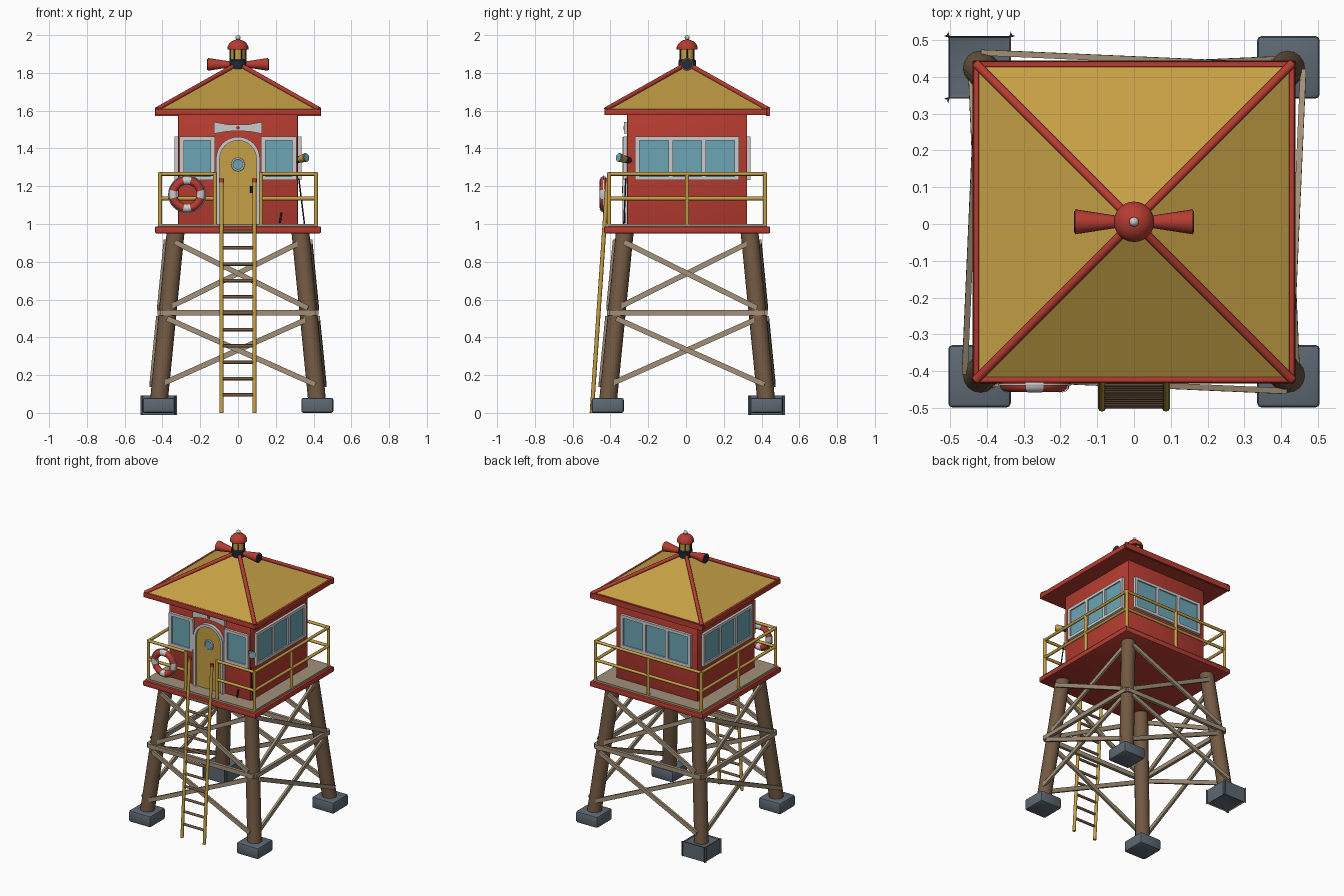
import bpy, bmesh, math
from mathutils import Vector, Matrix

if "Cube" in bpy.data.objects:
    bpy.data.objects.remove(bpy.data.objects["Cube"])

OY = 0.006  # whole tower sits slightly back because the ladder leans forward


def mat(name, r, g, b):
    m = bpy.data.materials.new(name)
    m.diffuse_color = (r, g, b, 1)
    m.use_nodes = True
    m.node_tree.nodes["Principled BSDF"].inputs["Base Color"].default_value = m.diffuse_color
    return m


RED = mat("red_paint", 0.47, 0.045, 0.03)
GOLD = mat("yellow_paint", 0.56, 0.35, 0.06)
WOOD = mat("dark_timber", 0.17, 0.10, 0.055)
PLANK = mat("pale_timber", 0.36, 0.28, 0.19)
GLASS = mat("window_glass", 0.15, 0.38, 0.46)
STONE = mat("footing_stone", 0.11, 0.14, 0.17)
WHITE = mat("white_trim", 0.55, 0.55, 0.53)
DARK = mat("dark_metal", 0.015, 0.025, 0.045)


def finish(name, bm, m, angle=40):
    bmesh.ops.remove_doubles(bm, verts=bm.verts, dist=1e-5)
    bmesh.ops.recalc_face_normals(bm, faces=bm.faces)
    for f in bm.faces:
        f.smooth = True
    for e in bm.edges:
        e.smooth = e.calc_face_angle(0) < math.radians(angle)
    me = bpy.data.meshes.new(name)
    bm.to_mesh(me)
    bm.free()
    me.materials.append(m)
    ob = bpy.data.objects.new(name, me)
    ob.location.y = OY
    bpy.context.collection.objects.link(ob)
    return ob


def turn(p, k):
    return Matrix.Rotation(k * math.pi / 2, 3, 'Z') @ Vector(p)


def box(name, c, s, m, bevel=0.0, k=0):
    bm = bmesh.new()
    bmesh.ops.create_cube(bm, size=1)
    for v in bm.verts:
        v.co = turn([v.co[i] * s[i] + c[i] for i in range(3)], k)
    if bevel:
        bmesh.ops.bevel(bm, geom=bm.edges[:], offset=bevel, segments=2, profile=0.5, affect='EDGES')
    return finish(name, bm, m, 30)


def rod(name, a, b, r1, m, r2=None, seg=10, k=0):
    a, b = turn(a, k), turn(b, k)
    bm = bmesh.new()
    bmesh.ops.create_cone(bm, cap_ends=True, segments=seg, radius1=r1,
                          radius2=r1 if r2 is None else r2, depth=(b - a).length)
    q = (b - a).to_track_quat('Z', 'Y').to_matrix().to_4x4()
    bm.transform(Matrix.Translation((a + b) / 2) @ q)
    return finish(name, bm, m, 50)


def beam(name, a, b, h, t, m, k):
    # flat plank from a to b, thin side facing outward (-y before turning)
    a, b = Vector(a), Vector(b)
    d = (b - a).normalized()
    u = d.cross(Vector((0, -1, 0))).normalized()
    n = d.cross(u)
    bm = bmesh.new()
    bmesh.ops.create_cube(bm, size=1)
    for v in bm.verts:
        x, y, z = v.co
        v.co = turn((a + b) / 2 + d * x * (b - a).length + n * y * t + u * z * h, k)
    return finish(name, bm, m)


def prism(name, pts, y0, y1, m):
    bm = bmesh.new()
    f = bm.faces.new([bm.verts.new((x, y0, z)) for x, z in pts])
    g = bmesh.ops.extrude_face_region(bm, geom=[f])['geom']
    bmesh.ops.translate(bm, vec=(0, y1 - y0, 0), verts=[v for v in g if isinstance(v, bmesh.types.BMVert)])
    return finish(name, bm, m, 30)


def lathe(name, prof, m, seg=24):
    bm = bmesh.new()
    vs = [bm.verts.new((r, 0, z)) for r, z in prof]
    es = [bm.edges.new(p) for p in zip(vs, vs[1:])]
    bmesh.ops.spin(bm, geom=vs + es, cent=(0, 0, 0), axis=(0, 0, 1), angle=math.tau, steps=seg)
    return finish(name, bm, m)


def ring(name, c, R, r, m, a0=0, a1=math.tau, n=32, s=12):
    bm = bmesh.new()
    rows = []
    for i in range(n + 1):
        a = a0 + (a1 - a0) * i / n
        rows.append([bm.verts.new((c[0] + (R + r * math.cos(t)) * math.cos(a), c[1] + r * math.sin(t),
                                   c[2] + (R + r * math.cos(t)) * math.sin(a)))
                     for t in (math.tau * j / s for j in range(s))])
    for p, q in zip(rows, rows[1:]):
        for j in range(s):
            bm.faces.new((p[j], p[j - 1], q[j - 1], q[j]))
    return finish(name, bm, m, 60)


def leg_x(z):
    return 0.42 - 0.099 * (z - 0.05)


# footings, legs and bracing, one turn per side
for k in range(4):
    box("footing", (0.42, -0.42, 0.04), (0.17, 0.17, 0.08), STONE, 0.012, k)
    t, b = leg_x(0.955), leg_x(0.06)
    rod("leg", (b, -b, 0.06), (t, -t, 0.955), 0.047, WOOD, seg=16, k=k)
    g = leg_x(0.53)
    beam("girt", (-g - 0.04, -g - 0.042, 0.53), (g + 0.04, -g - 0.042, 0.53), 0.03, 0.022, PLANK, k)
    for z0, z1 in ((0.15, 0.50), (0.555, 0.905)):
        a, c = leg_x(z0), leg_x(z1)
        beam("outer_brace", (a, -a - 0.05, z0), (-c, -c - 0.05, z1), 0.028, 0.016, PLANK, k)
        beam("inner_brace", (-a, -a - 0.033, z0), (c, -c - 0.033, z1), 0.028, 0.016, PLANK, k)

# deck and cabin
box("deck_frame", (0, 0, 0.969), (0.878, 0.878, 0.036), RED, 0.006)
box("deck_boards", (0, 0, 0.993), (0.845, 0.845, 0.016), PLANK)
box("cabin", (0, 0, 1.295), (0.636, 0.636, 0.60), RED, 0.006)

# windows: three panes on right, back and left; one each side of the door
def window(x0, x1, panes, k):
    y, w, z0, z1, f = -0.325, x1 - x0, 1.235, 1.46, 0.024
    box("window_glass", ((x0 + x1) / 2, y + 0.004, 1.348), (w - 0.01, 0.012, 0.21), GLASS, 0, k)
    for z in (z0 + 0.007, z1 - 0.007):
        box("window_rail", ((x0 + x1) / 2, y, z), (w, 0.022, 0.02), WHITE, 0, k)
    for i in range(panes + 1):
        x = x0 + f / 2 + (w - f) * i / panes
        box("window_bar", (x, y, 1.3475), (f, 0.0215, 0.225), WHITE, 0, k)


for k in (1, 2, 3):
    window(-0.275, 0.275, 3, k)
window(-0.31, -0.122, 1, 0)
window(0.122, 0.31, 1, 0)

# arched door
def arch(r, n=20):
    return [(r, 1.0)] + [(r * math.cos(math.pi * i / n), 1.345 + r * math.sin(math.pi * i / n))
                         for i in range(n + 1)] + [(-r, 1.0)]


prism("door", arch(0.1), -0.328, -0.31, GOLD)
prism("door_frame", arch(0.116) + arch(0.097)[::-1], -0.342, -0.31, WHITE)
rod("porthole_glass", (0, -0.325, 1.315), (0, -0.332, 1.315), 0.03, GLASS, seg=24)
ring("porthole_rim", (0, -0.331, 1.315), 0.031, 0.005, WHITE, s=8)
rod("door_handle", (0.07, -0.34, 1.165), (0.07, -0.34, 1.2), 0.006, DARK)

# plaque above the door
half = [(0, 1.493), (0.06, 1.49), (0.126, 1.478), (0.126, 1.54), (0.06, 1.528), (0, 1.526)]
prism("plaque", half + [(-x, z) for x, z in half[-2:0:-1]], -0.334, -0.314, WHITE)
rod("plaque_boss", (0, -0.33, 1.51), (0, -0.338, 1.51), 0.01, RED)

# pyramid roof with soffit, eave trim and hip tubes
bm = bmesh.new()
top = bm.verts.new((0, 0, 1.843))
base = [bm.verts.new((x * 0.43, y * 0.43, 1.603)) for x, y in ((1, 1), (-1, 1), (-1, -1), (1, -1))]
for i in range(4):
    bm.faces.new((base[i - 1], base[i], top))
bm.faces.new(base)
finish("roof", bm, GOLD, 10)
box("roof_soffit", (0, 0, 1.587), (0.85, 0.85, 0.022), RED)
for k in range(4):
    box("eave_trim", (0, -0.429, 1.593), (0.872, 0.015, 0.034), RED, 0.003, k)
    rod("roof_hip", (0.43, -0.43, 1.607), (0.02, -0.02, 1.838), 0.0125, RED, k=k)

# beacon lantern and horns
lathe("beacon_base", [(0, 1.815), (0.04, 1.815), (0.046, 1.835), (0.046, 1.865), (0.04, 1.872), (0, 1.872)], DARK)
lathe("beacon_lamp", [(0, 1.87), (0.039, 1.87), (0.039, 1.93), (0, 1.93)], GOLD)
for i in range(6):
    a = math.tau * i / 6
    x, y = 0.041 * math.cos(a), 0.041 * math.sin(a)
    rod("beacon_bar", (x, y, 1.868), (x, y, 1.93), 0.004, DARK, seg=6)
lathe("beacon_cap", [(0, 1.925), (0.055, 1.925), (0.055, 1.937), (0.048, 1.953), (0.034, 1.967),
                     (0.016, 1.975), (0, 1.977)], RED)
lathe("beacon_ball", [(0.013 * math.sin(math.pi * i / 8), 1.987 - 0.013 * math.cos(math.pi * i / 8))
                      for i in range(9)], WHITE, 16)
for s in (-1, 1):
    rod("horn", (s * 0.03, 0, 1.845), (s * 0.16, 0, 1.845), 0.014, RED, 0.034, 20)
    rod("horn_mouth", (s * 0.158, 0, 1.845), (s * 0.163, 0, 1.845), 0.029, DARK, seg=20)

# railing
R = 0.413
for k in range(4):
    rod("corner_post", (R, -R, 1.0), (R, -R, 1.272), 0.011, GOLD, k=k)
    if k:
        rod("middle_post", (0, -R, 1.0), (0, -R, 1.265), 0.011, GOLD, k=k)
    for z in (1.135, 1.265):
        for x0, x1 in (((-R, R),) if k else ((-R, -0.122), (0.122, R))):
            rod("rail", (x0, -R, z), (x1, -R, z), 0.01, GOLD, k=k)
for s in (-1, 1):
    rod("gate_post", (s * 0.122, -R, 1.0), (s * 0.122, -R, 1.272), 0.011, GOLD)

# ladder
def ladder_y(z):
    return -0.505 + 0.068 * z


for s in (-1, 1):
    rod("ladder_rail", (s * 0.087, ladder_y(0), 0), (s * 0.087, ladder_y(1.23), 1.23), 0.011, GOLD)
    rod("ladder_rail_cap", (s * 0.087, ladder_y(1.22), 1.22), (s * 0.087, ladder_y(1.24), 1.24), 0.013, RED)
for i in range(11):
    z = 0.095 + 0.0865 * i
    rod("ladder_rung", (-0.087, ladder_y(z), z), (0.087, ladder_y(z), z), 0.009, WOOD, seg=8)

# life ring with white bands and grab rope
C = (-0.27, -0.442, 1.157)
for i in range(4):
    a = i * math.pi / 2
    ring("life_ring", C, 0.073, 0.021, RED, a + 0.25, a + math.pi / 2 - 0.25, 10)
    ring("life_ring_band", C, 0.073, 0.0225, WHITE, a - 0.26, a + 0.26, 6)
ring("life_ring_rope", C, 0.097, 0.003, WHITE, s=6)

# corner searchlight and leaning pole
rod("searchlight_mount", (0.30, -0.30, 1.335), (0.335, -0.335, 1.345), 0.018, DARK, seg=16)
rod("searchlight", (0.33, -0.33, 1.343), (0.36, -0.36, 1.352), 0.018, GOLD, 0.024, 16)
rod("searchlight_lens", (0.359, -0.359, 1.352), (0.363, -0.363, 1.353), 0.02, GLASS, seg=16)
rod("leaning_pole", (0.352, -0.335, 1.0), (0.322, -0.325, 1.24), 0.004, DARK, seg=8)
rod("deck_hook", (0.222, -0.332, 1.005), (0.23, -0.332, 1.06), 0.005, DARK, seg=8)
